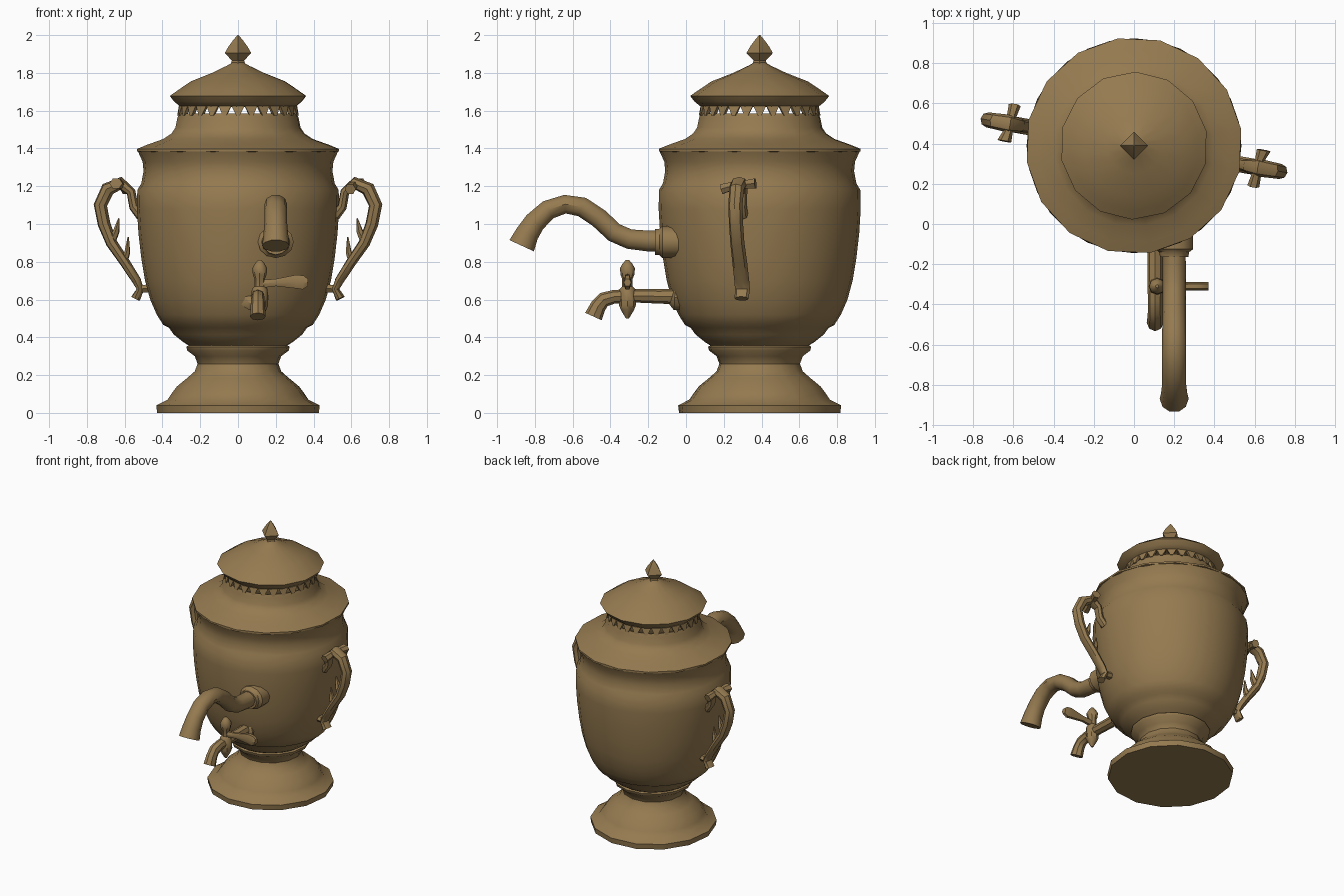
import bpy, bmesh, math
from mathutils import Vector, Matrix

AXIS = Vector((0, 0.39, 0))
brass = bpy.data.materials.new("aged_brass")
brass.diffuse_color = (0.30, 0.195, 0.08, 1)


def finish(name, bm, angle=40):
    bmesh.ops.recalc_face_normals(bm, faces=bm.faces)
    me = bpy.data.meshes.new(name)
    bm.to_mesh(me)
    bm.free()
    me.materials.append(brass)
    ob = bpy.data.objects.new(name, me)
    bpy.context.collection.objects.link(ob)
    bpy.ops.object.select_all(action='DESELECT')
    ob.select_set(True)
    bpy.context.view_layer.objects.active = ob
    bpy.ops.object.shade_smooth_by_angle(angle=math.radians(angle))
    return ob


def skin(bm, rings, caps=(True, True)):
    """Bridge equal rings of points with quads and optionally cap both ends."""
    vs = [[bm.verts.new(p) for p in r] for r in rings]
    n = len(vs[0])
    for a, b in zip(vs, vs[1:]):
        for i in range(n):
            j = (i + 1) % n
            bm.faces.new((a[i], a[j], b[j], b[i]))
    if caps[0]:
        bm.faces.new(vs[0])
    if caps[1]:
        bm.faces.new(vs[-1])


def lathe(name, profile, sides, caps=(True, True), turn=0.0, angle=40):
    bm = bmesh.new()
    rings = []
    for r, z in profile:
        rings.append([AXIS + Vector((r * math.cos(turn + math.tau * i / sides),
                                     r * math.sin(turn + math.tau * i / sides), z))
                      for i in range(sides)])
    skin(bm, rings, caps)
    return finish(name, bm, angle)


def tube(bm, path, side, sides=8):
    """Sweep an ellipse along a planar path of (point, half width, half thickness)."""
    pts = [Vector(p[0]) for p in path]
    side = Vector(side).normalized()
    rings = []
    for k, (_, w, t) in enumerate(path):
        tan = (pts[min(k + 1, len(pts) - 1)] - pts[max(k - 1, 0)]).normalized()
        up = side.cross(tan).normalized()
        rings.append([pts[k] + side * w * math.cos(math.tau * i / sides)
                      + up * t * math.sin(math.tau * i / sides) for i in range(sides)])
    skin(bm, rings)


# Turned parts
lathe("foot", [(0.43, 0), (0.435, 0.04), (0.375, 0.07), (0.355, 0.10), (0.325, 0.14),
               (0.27, 0.185), (0.23, 0.22), (0.215, 0.26), (0.23, 0.30), (0.27, 0.33),
               (0.275, 0.35), (0.25, 0.365)], 14, turn=0.1)
lathe("body", [(0.25, 0.35), (0.29, 0.375), (0.34, 0.415), (0.365, 0.45), (0.395, 0.465),
               (0.43, 0.52), (0.465, 0.60), (0.492, 0.70), (0.512, 0.82), (0.527, 0.95),
               (0.535, 1.08), (0.533, 1.18), (0.512, 1.215), (0.50, 1.28), (0.505, 1.33),
               (0.53, 1.385)], 28, (False, False))
lathe("shoulder", [(0.50, 1.375), (0.54, 1.385), (0.54, 1.398), (0.485, 1.42), (0.40, 1.45),
                   (0.355, 1.48), (0.335, 1.51), (0.325, 1.56), (0.315, 1.585), (0.295, 1.58)],
      16, (False, False), turn=0.15)
lathe("lid", [(0.27, 1.62), (0.31, 1.62), (0.345, 1.648), (0.368, 1.678), (0.325, 1.708),
              (0.255, 1.755), (0.14, 1.80), (0.06, 1.838), (0.03, 1.855)], 14, turn=0.2)
lathe("lid_finial", [(0.04, 1.845), (0.032, 1.865), (0.07, 1.905), (0.05, 1.94),
                     (0.028, 1.97), (0.003, 2.0)], 4)

# Pierced band of teeth between shoulder and lid
bm = bmesh.new()
N = 28
for i in range(N):
    def at(off, r, z):
        a = math.tau * (i + off) / N
        return AXIS + Vector((r * math.cos(a), r * math.sin(a), z))
    skin(bm, [[at(-0.48, 0.315, 1.625), at(0.48, 0.315, 1.625),
               at(0.48, 0.295, 1.625), at(-0.48, 0.295, 1.625)],
              [at(-0.14, 0.322, 1.575), at(0.14, 0.322, 1.575),
               at(0.14, 0.302, 1.575), at(-0.14, 0.302, 1.575)]])
finish("pierced_band", bm, 20)

# Two scrolled handles, opposite each other
for label, turn in (("right", -10), ("left", 170)):
    bm = bmesh.new()
    P = lambda r, z, y=0: Vector((r, y, z))
    main = [(P(0.52, 1.045), .03, .03), (P(0.56, 1.09), .03, .025), (P(0.575, 1.17), .035, .025),
            (P(0.63, 1.215), .045, .035), (P(0.70, 1.185), .04, .038), (P(0.74, 1.10), .038, .036),
            (P(0.72, 1.0), .038, .034), (P(0.68, 0.90), .038, .03), (P(0.61, 0.80), .04, .027),
            (P(0.545, 0.70), .04, .024), (P(0.525, 0.655), .04, .02), (P(0.55, 0.605), .038, .025)]
    tube(bm, main, (0, 1, 0))
    # cross scroll at the top, leaf thorns and lower pad
    tube(bm, [(P(0.62, 1.185, -0.095), .03, .03), (P(0.625, 1.20, -0.04), .024, .025),
              (P(0.63, 1.21, 0.04), .024, .025), (P(0.64, 1.215, 0.09), .035, .03)], (1, 0, 0), 6)
    tube(bm, [(P(0.68, 0.91), .03, .025), (P(0.655, 0.96), .025, .018),
              (P(0.64, 1.03), .004, .004)], (0, 1, 0), 6)
    tube(bm, [(P(0.615, 0.80), .03, .022), (P(0.595, 0.85), .022, .016),
              (P(0.59, 0.93), .004, .004)], (0, 1, 0), 6)
    tube(bm, [(P(0.47, 0.66), .03, .025), (P(0.54, 0.655), .03, .02)], (0, 1, 0), 6)
    bm.transform(Matrix.Translation(AXIS) @ Matrix.Rotation(math.radians(turn), 4, 'Z'))
    finish("handle_" + label, bm)

# Long curved spout with its flange
bm = bmesh.new()
S = lambda y, z: Vector((0.20, y, z))
tube(bm, [(S(-0.05, 0.91), .055, .055), (S(-0.20, 0.91), .058, .058), (S(-0.30, 0.92), .058, .055),
          (S(-0.38, 0.955), .058, .055), (S(-0.46, 1.03), .058, .055), (S(-0.55, 1.09), .06, .055),
          (S(-0.64, 1.105), .06, .052), (S(-0.73, 1.075), .06, .055), (S(-0.80, 1.01), .06, .06),
          (S(-0.84, 0.95), .065, .065), (S(-0.87, 0.885), .072, .075)], (1, 0, 0), 10)
tube(bm, [(S(-0.04, 0.905), .095, .085), (S(-0.125, 0.905), .095, .085),
          (S(-0.14, 0.905), .075, .07), (S(-0.165, 0.905), .07, .068)], (1, 0, 0), 12)
finish("spout", bm)

# Tap: flange, bent pipe, valve plug and lever
bm = bmesh.new()
T = lambda y, z, x=0.105: Vector((x, y, z))
tube(bm, [(T(0.02, 0.61, .085), .08, .07), (T(-0.06, 0.61, .085), .08, .07),
          (T(-0.075, 0.615, .09), .05, .045)], (1, 0, 0), 10)
tube(bm, [(T(0, 0.615), .04, .042), (T(-0.15, 0.617), .038, .038), (T(-0.26, 0.62), .038, .036),
          (T(-0.38, 0.615), .036, .036), (T(-0.435, 0.60), .036, .04), (T(-0.465, 0.565), .038, .042),
          (T(-0.49, 0.51), .042, .048)], (1, 0, 0), 8)
finish("tap_pipe", bm)
bm = bmesh.new()
tube(bm, [(T(-0.31, z, 0.115), r, r) for z, r in
          ((0.50, .008), (0.545, .035), (0.57, .045), (0.655, .042), (0.67, .028), (0.71, .028),
           (0.73, .036), (0.765, .04), (0.79, .026), (0.81, .008))], (1, 0, 0), 8)
finish("tap_valve", bm)
bm = bmesh.new()
tube(bm, [(T(-0.31, 0.68, 0.10), .022, .025), (T(-0.31, 0.69, 0.20), .018, .022),
          (T(-0.31, 0.695, 0.31), .022, .042), (T(-0.31, 0.69, 0.345), .022, .042),
          (T(-0.31, 0.69, 0.37), .02, .022)], (0, 1, 0), 6)
finish("tap_lever", bm)
